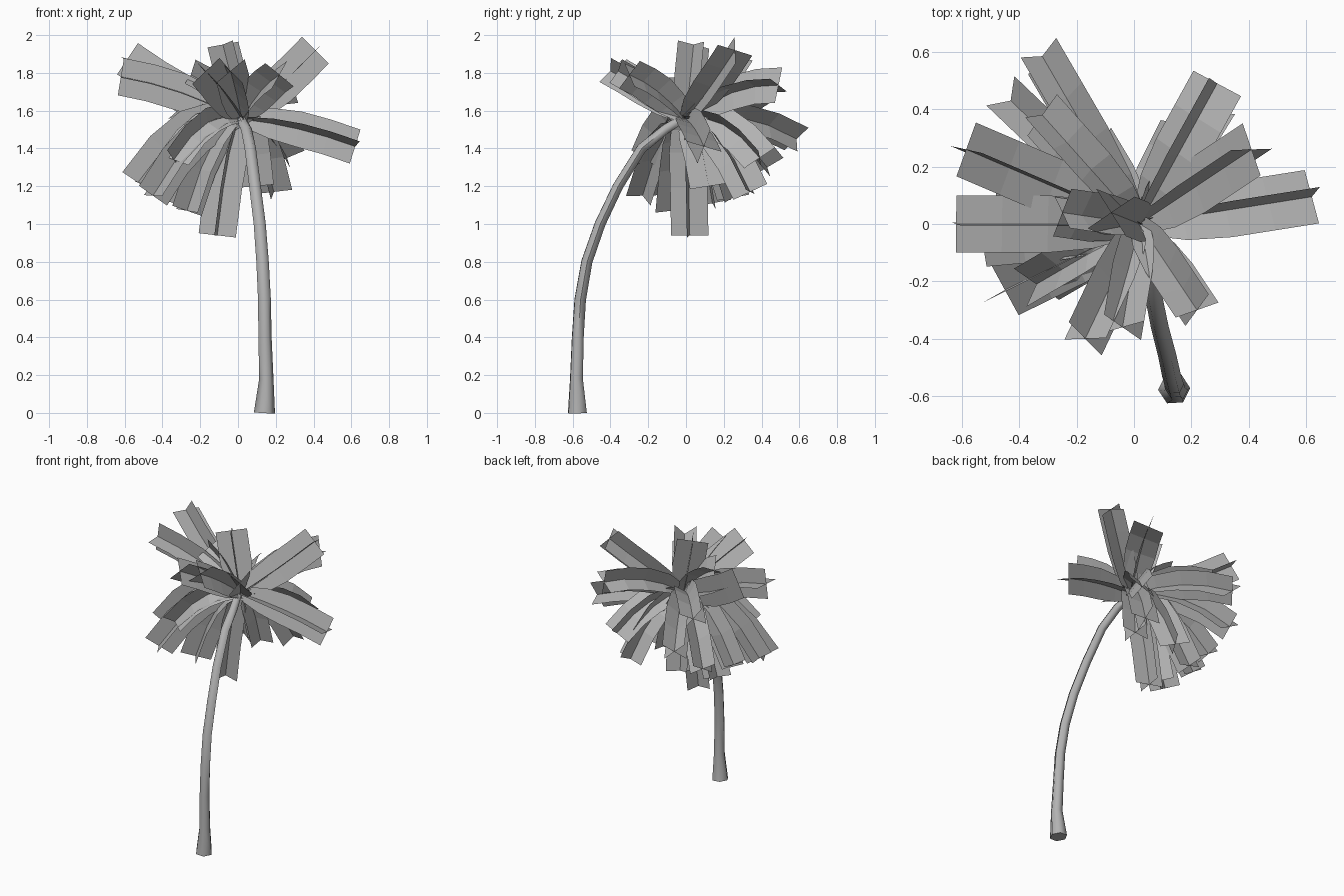
import bpy
import bmesh
from math import cos, radians, sin
from mathutils import Vector

default_cube = bpy.data.objects.get("Cube")
if default_cube:
    bpy.data.objects.remove(default_cube, do_unlink=True)


def make_material(name, colour):
    material = bpy.data.materials.new(name)
    material.use_nodes = True
    material.diffuse_color = colour
    for node in material.node_tree.nodes:
        if node.type == "BSDF_PRINCIPLED":
            node.inputs["Base Color"].default_value = colour
    return material


grey = make_material("plain grey", (0.45, 0.45, 0.45, 1.0))

# Leaning trunk: x, y, z and radius along the path
trunk_path = [
    (0.14, -0.575, 0.0, 0.056), (0.15, -0.58, 0.18, 0.038),
    (0.143, -0.573, 0.4, 0.035), (0.14, -0.56, 0.6, 0.034),
    (0.13, -0.525, 0.8, 0.033), (0.115, -0.455, 1.0, 0.032),
    (0.09, -0.36, 1.2, 0.031), (0.065, -0.235, 1.4, 0.03),
    (0.045, -0.11, 1.5, 0.029), (0.02, -0.03, 1.55, 0.026),
]
curve = bpy.data.curves.new("trunk", "CURVE")
curve.dimensions = "3D"
curve.bevel_depth = 1.0
curve.bevel_resolution = 1
curve.use_fill_caps = True
spline = curve.splines.new("POLY")
spline.points.add(len(trunk_path) - 1)
for point, (x, y, z, radius) in zip(spline.points, trunk_path):
    point.co = (x, y, z, 1)
    point.radius = radius
trunk = bpy.data.objects.new("trunk", curve)
bpy.context.collection.objects.link(trunk)
curve.materials.append(grey)
bpy.ops.object.select_all(action="DESELECT")
trunk.select_set(True)
bpy.context.view_layer.objects.active = trunk
bpy.ops.object.convert(target="MESH")
bpy.ops.object.shade_smooth_by_angle(angle=radians(60))

# Crown of fronds, each made of two crossed strips that bend along a path
crown = Vector((0.02, 0.0, 1.555))
strip_widths = [0.04, 0.085, 0.1, 0.1, 0.1]


def add_frond(name, tip, lift, roll):
    tip = Vector(tip)
    middle = (crown + tip) / 2 + Vector((0, 0, lift))
    outward = tip - crown
    outward.z = 0
    level = outward.normalized().cross(Vector((0, 0, 1)))
    turn = radians(roll)
    bm = bmesh.new()
    rows = []
    last = len(strip_widths) - 1
    for i, width in enumerate(strip_widths):
        t = i / last
        centre = crown * (1 - t) ** 2 + middle * 2 * t * (1 - t) + tip * t * t
        tangent = ((middle - crown) * (1 - t) + (tip - middle) * t).normalized()
        upright = level.cross(tangent)
        side = level * cos(turn) + upright * sin(turn)
        fin = upright * cos(turn) - level * sin(turn)
        spine = bm.verts.new(centre)
        edges = [bm.verts.new(centre + d * width) for d in (side, fin, -side, -fin)]
        rows.append((spine, edges))
    for (spine_a, edges_a), (spine_b, edges_b) in zip(rows, rows[1:]):
        for a, b in zip(edges_a, edges_b):
            bm.faces.new((spine_a, a, b, spine_b))
    mesh = bpy.data.meshes.new(name)
    bm.to_mesh(mesh)
    bm.free()
    mesh.materials.append(grey)
    bpy.context.collection.objects.link(bpy.data.objects.new(name, mesh))


# Tip position, upward bend and roll of every frond
upper_fronds = [
    (0.62, 0.095, 1.41, 0.04, 17), (0.41, 0.26, 1.92, -0.02, 22),
    (0.29, 0.49, 1.735, 0.1, 20), (-0.32, 0.585, 1.45, 0.12, 42),
    (-0.32, 0.38, 1.6, 0.13, 30), (-0.585, 0.26, 1.875, -0.06, -6),
    (-0.62, 0.0, 1.78, 0.06, 3), (-0.17, -0.4, 1.81, 0.02, 40),
    (-0.04, -0.36, 1.81, 0.03, 45), (0.22, -0.3, 1.79, 0.06, 40),
    (-0.08, 0.04, 1.95, 0.0, 35), (-0.25, 0.04, 1.79, 0.06, 30),
]
hanging_fronds = [
    (-0.43, 0.43, 1.3, 0.18, 45), (-0.45, -0.23, 1.15, 0.22, 3),
    (-0.34, -0.21, 1.34, 0.18, 30), (-0.11, 0.02, 0.94, 0.26, 0),
    (0.19, 0.34, 1.17, 0.2, 15), (0.26, 0.39, 1.35, 0.15, 35),
    (-0.53, -0.05, 1.22, 0.25, 5), (-0.34, 0.14, 1.11, 0.26, 30),
    (-0.27, -0.08, 1.07, 0.26, 20), (-0.13, 0.25, 1.14, 0.24, 30),
    (0.09, 0.12, 1.2, 0.2, 30), (-0.48, 0.16, 1.24, 0.22, 20),
]
for group, fronds in (("upper", upper_fronds), ("hanging", hanging_fronds)):
    for number, (x, y, z, lift, roll) in enumerate(fronds, start=1):
        add_frond(f"{group}_frond_{number}", (x, y, z), lift, roll)
